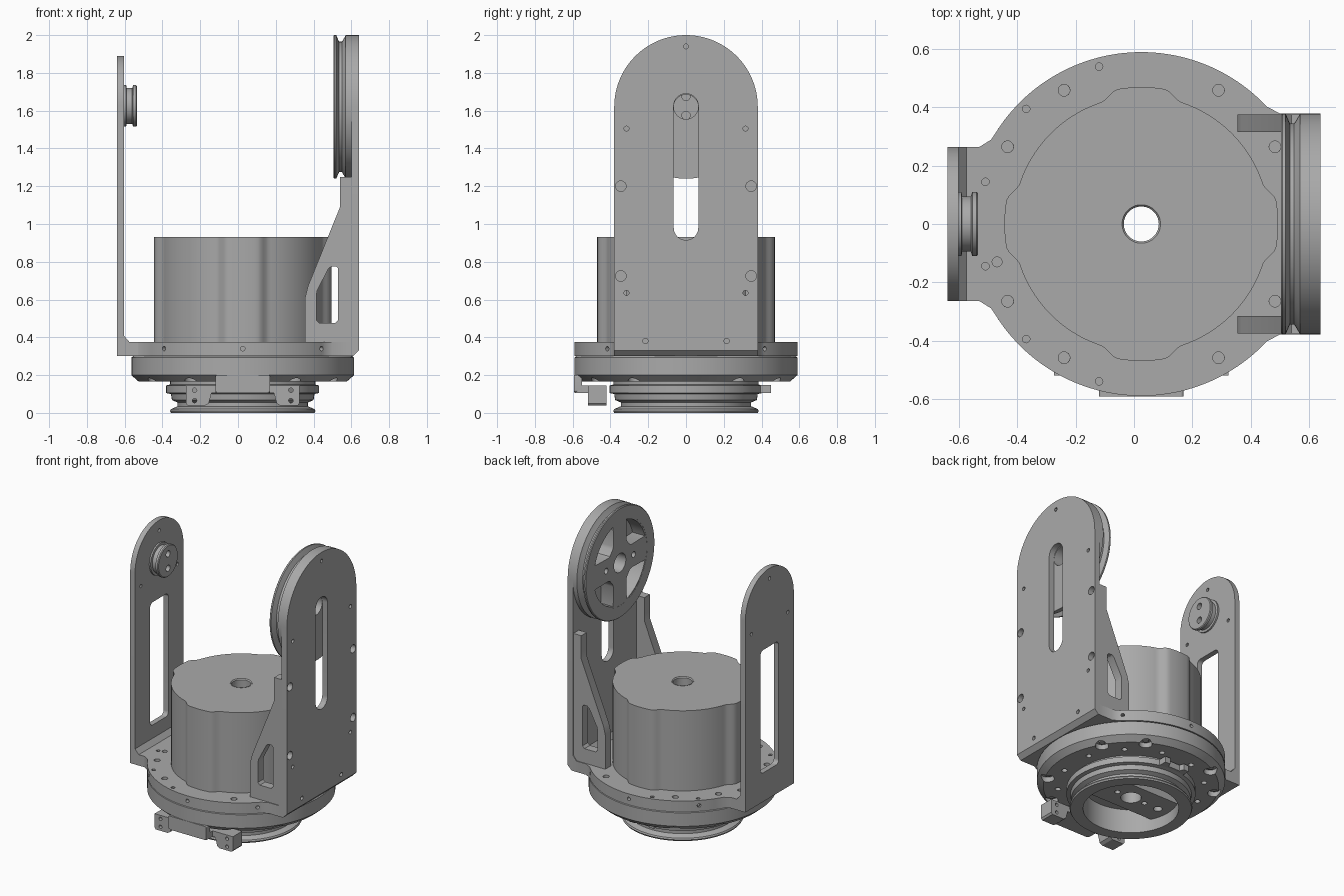
import bpy, bmesh, math
from mathutils import Matrix, Vector

if "Cube" in bpy.data.objects:
    bpy.data.objects.remove(bpy.data.objects["Cube"])

CX = 0.025      # axis of the turntable
AXLE_Z = 1.62   # height of the tilt axle
parts = []

grey = bpy.data.materials.new("machined grey")
grey.use_nodes = True
GREY = (0.4, 0.4, 0.4, 1)
grey.diffuse_color = GREY
grey.node_tree.nodes["Principled BSDF"].inputs["Base Color"].default_value = GREY

# Local z of a sheet or lathe turned to the given world axis
TURN = {
    "z": Matrix.Identity(4),
    "x": Matrix(((0, 0, 1, 0), (1, 0, 0, 0), (0, 1, 0, 0), (0, 0, 0, 1))),
    "y": Matrix(((1, 0, 0, 0), (0, 0, -1, 0), (0, 1, 0, 0), (0, 0, 0, 1))),
}


def add(name, bm, matrix):
    bmesh.ops.remove_doubles(bm, verts=bm.verts, dist=1e-5)
    bmesh.ops.transform(bm, matrix=matrix, verts=bm.verts)
    bmesh.ops.recalc_face_normals(bm, faces=bm.faces)
    me = bpy.data.meshes.new(name)
    bm.to_mesh(me)
    bm.free()
    me.materials.clear()
    me.materials.append(grey)
    ob = bpy.data.objects.new(name, me)
    bpy.context.collection.objects.link(ob)
    parts.append(ob)
    return ob


def sheet(name, loops, lo, hi, axis="z"):
    """Extrude an outline with holes between lo and hi along an axis."""
    cu = bpy.data.curves.new(name, "CURVE")
    cu.dimensions, cu.fill_mode, cu.extrude = "2D", "BOTH", (hi - lo) / 2
    for pts in loops:
        sp = cu.splines.new("POLY")
        sp.points.add(len(pts) - 1)
        for p, (u, v) in zip(sp.points, pts):
            p.co = (u, v, 0, 1)
        sp.use_cyclic_u = True
    tmp = bpy.data.objects.new(name + "_outline", cu)
    bpy.context.collection.objects.link(tmp)
    me = bpy.data.meshes.new_from_object(
        tmp.evaluated_get(bpy.context.evaluated_depsgraph_get()))
    bm = bmesh.new()
    bm.from_mesh(me)
    bpy.data.objects.remove(tmp)
    bpy.data.curves.remove(cu)
    bpy.data.meshes.remove(me)
    mid = (lo + hi) / 2 * (-1 if axis == "y" else 1)
    return add(name, bm, TURN[axis] @ Matrix.Translation((0, 0, mid)))


def lathe(name, profile, origin, axis="z", steps=96):
    """Spin a closed (radius, height) profile round an axis."""
    bm = bmesh.new()
    vs = [bm.verts.new((r, 0, h)) for r, h in profile]
    es = [bm.edges.new((a, b)) for a, b in zip(vs, vs[1:] + vs[:1])]
    bmesh.ops.spin(bm, geom=vs + es, cent=(0, 0, 0), axis=(0, 0, 1),
                   angle=math.tau, steps=steps, use_merge=True)
    return add(name, bm, Matrix.Translation(origin) @ TURN[axis])


def cut(ob, pins):
    """Drill (start, end, radius) holes."""
    bm = bmesh.new()
    for a, b, r in pins:
        a, b = Vector(a), Vector(b)
        m = Matrix.Translation((a + b) / 2) @ (b - a).to_track_quat("Z", "Y").to_matrix().to_4x4()
        bmesh.ops.create_cone(bm, cap_ends=True, segments=20, radius1=r, radius2=r,
                              depth=(b - a).length, matrix=m)
    me = bpy.data.meshes.new("drill")
    bm.to_mesh(me)
    bm.free()
    tool = bpy.data.objects.new("drill", me)
    tool.hide_render = True
    bpy.context.collection.objects.link(tool)
    mod = ob.modifiers.new("holes", "BOOLEAN")
    mod.operation, mod.solver, mod.object = "DIFFERENCE", "EXACT", tool
    bpy.context.view_layer.objects.active = ob
    bpy.ops.object.modifier_apply(modifier=mod.name)
    bpy.data.objects.remove(tool)


def arc(u, v, r, a0, a1, n=24):
    return [(u + r * math.cos(math.radians(a0 + (a1 - a0) * i / n)),
             v + r * math.sin(math.radians(a0 + (a1 - a0) * i / n))) for i in range(n + 1)]


def circle(u, v, r, n=24):
    return arc(u, v, r, 0, 360, n)[:-1]


def slot(u0, v0, u1, v1, r):
    return (arc(u1 - r, v1 - r, r, 0, 90, 10) + arc(u0 + r, v1 - r, r, 90, 180, 10)
            + arc(u0 + r, v0 + r, r, 180, 270, 10) + arc(u1 - r, v0 + r, r, 270, 360, 10))


def polar(r, deg):
    return CX + r * math.cos(math.radians(deg)), r * math.sin(math.radians(deg))


def arch(half, bottom, centre):
    return [(-half, bottom), (half, bottom)] + arc(0, centre, half, 0, 180, 48)


# Base plate with side tabs
half = [(0.6, 0.38), (0.5, 0.38)] + arc(CX, 0, 0.59, 43, 145, 48)
half += [(-0.49, 0.29), (-0.53, 0.265), (-0.64, 0.265)]
outline = half + [(x, -y) for x, y in reversed(half)]
bolts = [30, 60, 120, 150, 210, 240, 300, 330]
holes = [circle(*polar(0.53, a), 0.02) for a in bolts]
for s in (-1, 1):
    holes += [circle(x, s * y, 0.013, 12)
              for x, y in ((-0.12, 0.54), (-0.37, 0.395), (-0.51, 0.145))]
holes += [circle(-0.47, -0.13, 0.017, 16), circle(CX, 0, 0.065, 32)]
base = sheet("base_plate", [outline] + holes, 0.3, 0.375)
cut(base, [((*polar(0.56, a), 0.34), (*polar(0.62, a), 0.34), 0.012)
           for a in (45, 90, 135, 225, 270, 315)])

# Turntable disc under the base, with counterbored bolt holes
disc = lathe("turntable_disc", [(0.065, 0.165), (0.55, 0.165), (0.59, 0.2), (0.59, 0.293),
                                (0.58, 0.3), (0.065, 0.3)], (CX, 0, 0))
pins = []
for a in bolts:
    x, y = polar(0.53, a)
    pins += [((x, y, 0.1), (x, y, 0.2), 0.042), ((x, y, 0.19), (x, y, 0.35), 0.02)]
for a in range(15, 360, 30):
    x, y = polar(0.46, a)
    pins.append(((x, y, 0.1), (x, y, 0.2), 0.018))
cut(disc, pins)

# Motor housing with four shallow lobes
motor = []
for d in range(0, 360, 2):
    off = abs((d + 45) % 90 - 45)
    motor.append(polar(0.44 + 0.03 * min(1, max(0, (17 - off) / 6)), d))
sheet("motor_housing", [motor, circle(CX, 0, 0.065, 32)], 0.375, 0.93)
lathe("motor_bore_rim", [(0.06, 0.9), (0.07, 0.9), (0.07, 0.932), (0.066, 0.932), (0.06, 0.925)],
      (CX, 0, 0))

# Drive pulley below
lathe("drive_pulley", [(0.3, 0), (0.38, 0), (0.385, 0.01), (0.38, 0.02), (0.345, 0.035),
                       (0.345, 0.055), (0.375, 0.068), (0.38, 0.1), (0.405, 0.105),
                       (0.405, 0.145), (0.385, 0.15), (0.385, 0.17), (0.3, 0.17)], (CX, 0, 0))
ang = 25
web = arc(CX, 0, 0.305, -ang, ang) + arc(CX, 0, 0.305, 180 - ang, 180 + ang)
sheet("drive_pulley_web", [web] + [circle(CX + dx, 0, r) for dx, r in
      ((0, 0.065), (-0.11, 0.018), (0.11, 0.018), (-0.22, 0.028), (0.22, 0.028))], 0.08, 0.17)
sheet("end_stop", [[(-0.07, 0.37), (0.12, 0.37), (0.12, 0.45), (0.08, 0.45), (0.07, 0.42),
                    (-0.02, 0.42), (-0.03, 0.45), (-0.07, 0.45)]], 0.105, 0.147)

# Cable clamp bracket at the front
sheet("clamp_hanger", [slot(-0.12, 0.11, 0.17, 0.2, 0.01)], -0.592, -0.55, "y")
sheet("clamp_foot", [slot(-0.12, -0.59, 0.17, -0.42, 0.02)], 0.105, 0.145)
sheet("clamp_bar", [slot(-0.2, 0.105, 0.25, 0.145, 0.01)], -0.52, -0.47, "y")
for side, s in (("right", -1), ("left", 1)):
    tab = [(0.115, 0.145), (0.3, 0.145), (0.3, 0.05), (0.29, 0.038),
           (0.2, 0.038), (0.18, 0.05), (0.165, 0.105), (0.115, 0.105)]
    eyes = [circle(CX + s * 0.255, z, 0.012, 14) for z in (0.065, 0.12)]
    sheet(side + "_clamp", [[(CX + s * x, z) for x, z in tab]] + eyes, -0.52, -0.42, "y")

# Tall pulley arm with slot and screw holes
marks = [circle(0, 1.94, 0.013, 12)]
for s in (-1, 1):
    marks += [circle(s * y, z, r, 16) for y, z, r in (
        (0.315, 1.505, 0.013), (0.345, 1.2, 0.028), (0.345, 0.725, 0.028),
        (0.315, 0.635, 0.013), (0.215, 0.38, 0.014))]
sheet("pulley_arm", [arch(0.38, 0.33, AXLE_Z), slot(-0.065, 0.915, 0.065, 1.69, 0.0649)] + marks,
      0.6, 0.64, "x")
sheet("pulley_arm_toe", [[(0.59, 0.3), (0.61, 0.3), (0.64, 0.33), (0.59, 0.33)]],
      -0.38, 0.38, "y")
sheet("pulley_arm_fillet", [[(0.57, 0.37), (0.605, 0.37), (0.605, 0.415)]], -0.38, 0.38, "y")

# Gussets bracing the pulley arm
brace = [(0.355, 0.37), (0.605, 0.37), (0.605, 1.25), (0.54, 1.25), (0.54, 1.09),
         (0.37, 0.67), (0.355, 0.61)]
opening = [(0.43, 0.475), (0.515, 0.475), (0.53, 0.49), (0.53, 0.765), (0.52, 0.775),
           (0.495, 0.775), (0.48, 0.765), (0.42, 0.65), (0.415, 0.625), (0.415, 0.49)]
for name, y in (("front_gusset", -0.375), ("back_gusset", 0.315)):
    sheet(name, [brace, opening], y, y + 0.06, "y")

# Spoked tilt pulley
lathe("tilt_pulley_rim", [(0.295, 0.505), (0.375, 0.505), (0.38, 0.51), (0.38, 0.52),
                          (0.345, 0.535), (0.345, 0.55), (0.37, 0.565), (0.38, 0.57),
                          (0.38, 0.6), (0.295, 0.6)], (0, 0, AXLE_Z), "x")
window = arc(0, 0, 0.285, 17, 75, 14) + [(0.07, 0.14), (0.08, 0.12), (0.11, 0.085), (0.13, 0.08)]
loops = [circle(0, AXLE_Z, 0.3, 64), circle(0, AXLE_Z, 0.065)]
for s in (-1, 1):
    loops.append(circle(s * 0.15, AXLE_Z, 0.02, 16))
    loops += [[(s * u, AXLE_Z + t * v) for u, v in window] for t in (-1, 1)]
sheet("tilt_pulley_web", loops, 0.506, 0.6, "x")

# Bearing arm on the other side
marks = [circle(0, 1.82, 0.012, 12)]
for s in (-1, 1):
    marks += [circle(s * 0.2, z, 0.012, 12) for z in (0.36, 1.51)]
sheet("bearing_arm", [arch(0.265, 0.3, 1.625), slot(-0.1, 0.5, 0.1, 1.35, 0.03)] + marks,
      -0.64, -0.603, "x")
sheet("bearing_arm_fillet", [[(-0.605, 0.37), (-0.57, 0.37), (-0.605, 0.41)]],
      -0.265, 0.265, "y")

# Bearing knob
knob = lathe("bearing_knob", [(0.0, -0.61), (0.11, -0.61), (0.11, -0.592), (0.095, -0.59),
                              (0.095, -0.56), (0.11, -0.555), (0.11, -0.54), (0.105, -0.535),
                              (0.0, -0.535)], (0, 0, AXLE_Z + 0.005), "x", 48)
cut(knob, [((-0.57, 0, AXLE_Z + dz), (-0.5, 0, AXLE_Z + dz), 0.022) for dz in (-0.045, 0.055)])

# Smooth round walls, keep edges crisp
bpy.ops.object.select_all(action="DESELECT")
for ob in parts:
    ob.select_set(True)
bpy.context.view_layer.objects.active = parts[0]
bpy.ops.object.shade_smooth_by_angle(angle=math.radians(30))
